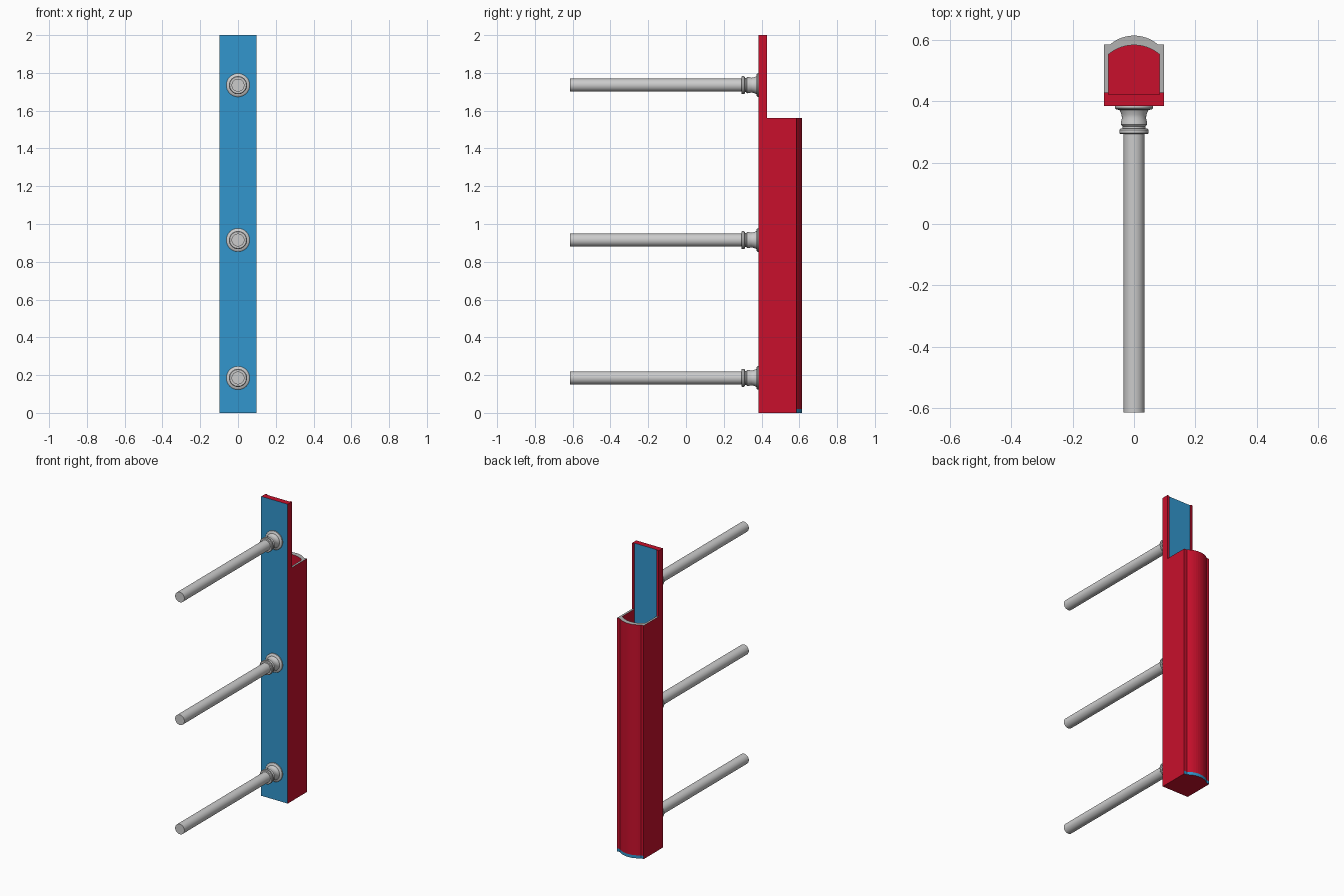
import bpy, bmesh, math

if "Cube" in bpy.data.objects:
    bpy.data.objects.remove(bpy.data.objects["Cube"])


def material(name, color):
    m = bpy.data.materials.new(name)
    m.diffuse_color = color
    m.use_nodes = True
    m.node_tree.nodes["Principled BSDF"].inputs["Base Color"].default_value = m.diffuse_color
    return m


RED = material("red", (0.58, 0.005, 0.025, 1))
BLUE = material("blue", (0.032, 0.305, 0.61, 1))
GREY = material("grey", (0.45, 0.45, 0.45, 1))


def finish(name, bm, mats):
    bmesh.ops.recalc_face_normals(bm, faces=bm.faces)
    me = bpy.data.meshes.new(name)
    bm.to_mesh(me)
    bm.free()
    for m in mats:
        me.materials.append(m)
    ob = bpy.data.objects.new(name, me)
    bpy.context.collection.objects.link(ob)
    return ob


def extrude_profile(name, pts, z0, z1, pick):
    """Extrude an xy outline; pick(normal, centre) returns the material slot."""
    bm = bmesh.new()
    f = bm.faces.new([bm.verts.new((x, y, z0)) for x, y in pts])
    r = bmesh.ops.extrude_face_region(bm, geom=[f])
    verts = [v for v in r["geom"] if isinstance(v, bmesh.types.BMVert)]
    bmesh.ops.translate(bm, verts=verts, vec=(0, 0, z1 - z0))
    bmesh.ops.recalc_face_normals(bm, faces=bm.faces)
    for f in bm.faces:
        f.material_index = pick(f.normal, f.calc_center_median())
    return finish(name, bm, [RED, BLUE, GREY])


def arc(half, y_edge, y_mid, n=12):
    """Shallow arc from +x to -x with the given half chord and rise."""
    s = y_mid - y_edge
    rad = (half * half + s * s) / (2 * s)
    a = math.asin(half / rad)
    return [(rad * math.sin(a - 2 * a * i / n),
             y_mid - rad + rad * math.cos(a - 2 * a * i / n)) for i in range(n + 1)]


W, IN = 0.098, 0.084          # outer and inner half widths
Y0, Y1, YG = 0.385, 0.43, 0.423

# Tall back plate with a shallow groove on its rear face
plate = [(-W, Y0), (W, Y0), (W, Y1), (IN, Y1), (IN, YG), (-IN, YG), (-IN, Y1), (-W, Y1)]
extrude_profile("back_plate", plate, 0, 2,
                lambda n, c: int(n.y < -0.9 or (n.y > 0.9 and abs(c.x) < 0.01)))

# Bowed channel closing the rear, with grey rim
outer = [(W, Y1), (W, 0.586)] + arc(0.078, 0.586, 0.615) + [(-W, 0.586), (-W, Y1)]
inner = [(-IN, Y1)] + arc(IN, 0.553, 0.584)[::-1] + [(IN, Y1)]
extrude_profile("channel", outer + inner, 0.02, 1.56, lambda n, c: 2 if n.z > 0.9 else 0)

# Floor of the channel, blue on its curved edge
floor = [(W, Y1), (W, 0.586)] + arc(0.078, 0.586, 0.615) + [(-W, 0.586), (-W, Y1),
                                                           (-IN, Y1), (-IN, YG), (IN, YG), (IN, Y1)]
extrude_profile("floor", floor, 0, 0.02, lambda n, c: int(n.y > 0.5))


# Turned pegs: (radius, y) profile spun about the y axis
PEG = [(0, -0.615), (0.034, -0.615), (0.034, 0.293), (0.044, 0.293), (0.048, 0.297),
       (0.048, 0.306), (0.044, 0.311), (0.037, 0.312), (0.037, 0.318), (0.043, 0.324),
       (0.042, 0.335), (0.039, 0.346), (0.041, 0.357), (0.045, 0.368), (0.047, 0.372),
       (0.058, 0.374), (0.062, 0.378), (0.062, Y0), (0, Y0)]


def peg(name, z):
    bm = bmesh.new()
    vs = [bm.verts.new((r, y, 0)) for r, y in PEG]
    es = [bm.edges.new(p) for p in zip(vs, vs[1:])]
    bmesh.ops.spin(bm, geom=vs + es, cent=(0, 0, 0), axis=(0, 1, 0),
                   angle=2 * math.pi, steps=32)
    bmesh.ops.remove_doubles(bm, verts=bm.verts, dist=1e-4)
    ob = finish(name, bm, [])
    ob.location.z = z
    bpy.ops.object.select_all(action='DESELECT')
    ob.select_set(True)
    bpy.context.view_layer.objects.active = ob
    bpy.ops.object.shade_smooth_by_angle(angle=math.radians(35))


for label, z in (("lower", 0.185), ("middle", 0.915), ("upper", 1.735)):
    peg(label + "_peg", z)
